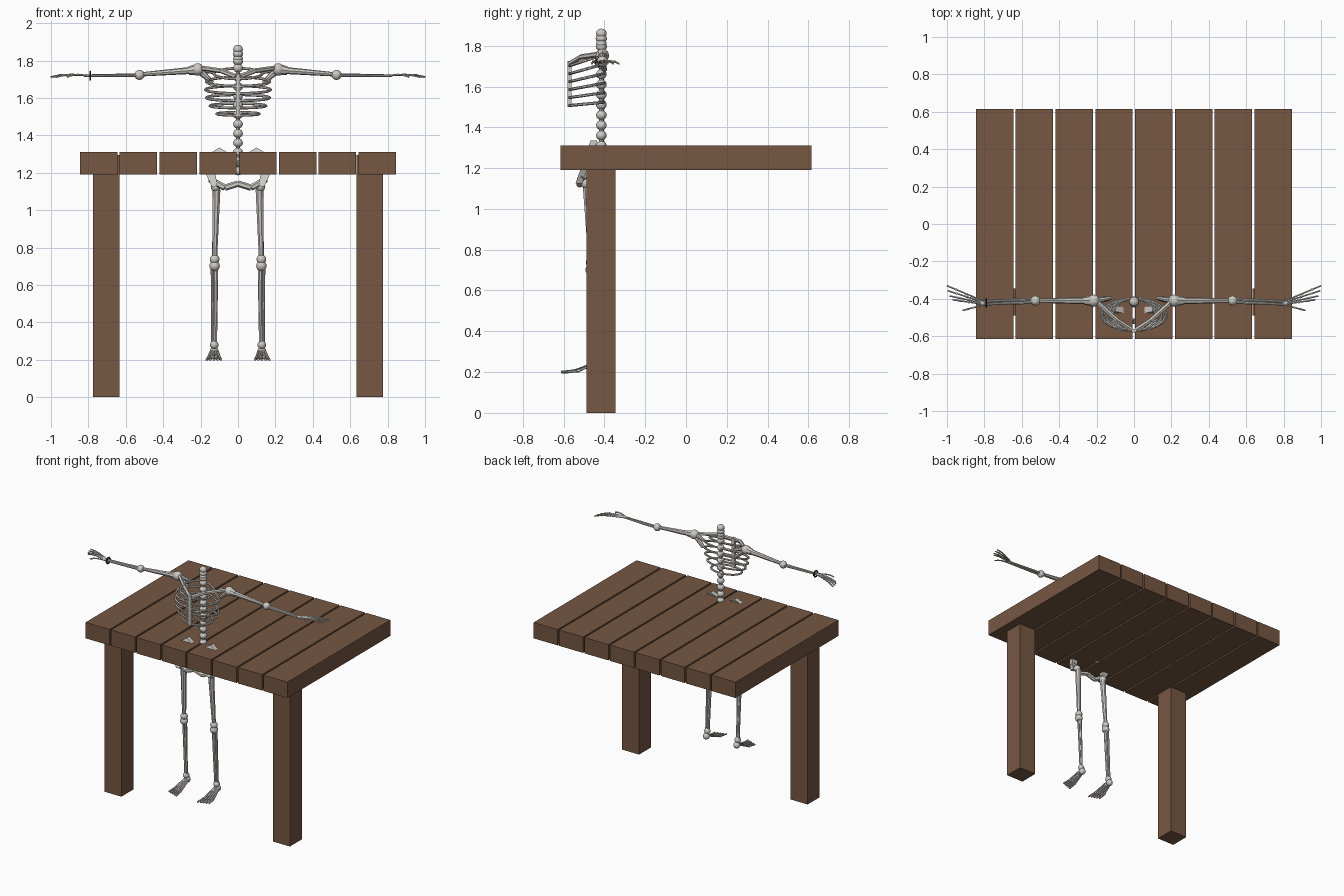
import bpy, bmesh
from math import sin, cos, pi, radians
from mathutils import Vector, Matrix

if "Cube" in bpy.data.objects:
    bpy.data.objects.remove(bpy.data.objects["Cube"])


def material(name, rgb):
    m = bpy.data.materials.new(name)
    m.use_nodes = True
    m.diffuse_color = (*rgb, 1)
    m.node_tree.nodes["Principled BSDF"].inputs["Base Color"].default_value = (*rgb, 1)
    return m


WOOD = material("brown wood", (0.18, 0.095, 0.055))
BONE = material("pale bone", (0.60, 0.59, 0.55))
DARK = material("dark band", (0.03, 0.03, 0.03))


def finish(bm, name, mat, smooth=True):
    bmesh.ops.recalc_face_normals(bm, faces=bm.faces)
    me = bpy.data.meshes.new(name)
    bm.to_mesh(me)
    bm.free()
    me.materials.append(mat)
    ob = bpy.data.objects.new(name, me)
    bpy.context.collection.objects.link(ob)
    if smooth:
        bpy.ops.object.select_all(action="DESELECT")
        ob.select_set(True)
        bpy.context.view_layer.objects.active = ob
        bpy.ops.object.shade_smooth_by_angle(angle=radians(40))


def box(name, lo, hi, mat):
    bm = bmesh.new()
    lo, hi = Vector(lo), Vector(hi)
    mtx = Matrix.Translation((lo + hi) / 2) @ Matrix.Diagonal((*(hi - lo), 1))
    bmesh.ops.create_cube(bm, size=1, matrix=mtx)
    finish(bm, name, mat, False)


def rod(bm, a, b, r1, r2=None, sides=8):
    a, b = Vector(a), Vector(b)
    d = b - a
    mtx = Matrix.Translation((a + b) / 2) @ d.to_track_quat("Z", "Y").to_matrix().to_4x4()
    bmesh.ops.create_cone(bm, cap_ends=True, segments=sides, radius1=r1,
                          radius2=r1 if r2 is None else r2, depth=d.length, matrix=mtx)


def chain(bm, pts, r, sides=6):
    for a, b in zip(pts, pts[1:]):
        rod(bm, a, b, r, sides=sides)


def ball(bm, c, r, scale=(1, 1, 1)):
    mtx = Matrix.Translation(c) @ Matrix.Diagonal((*scale, 1))
    bmesh.ops.create_uvsphere(bm, u_segments=12, v_segments=8, radius=r, matrix=mtx)


# Table top planks and posts
for i in range(8):
    x = -0.845 + i * 0.2127
    box(f"plank_{i + 1}", (x, -0.615, 1.19), (x + 0.2, 0.615, 1.31), WOOD)
for s, side in ((-1, "right"), (1, "left")):
    box(f"table_leg_{side}", (s * 0.705 - 0.071, -0.488, 0), (s * 0.705 + 0.071, -0.345, 1.295), WOOD)

# Spine
bm = bmesh.new()
for i in range(14):
    ball(bm, (0, -0.415, 1.21 + i * 0.05), 0.026, (1, 1, 0.92))
for i in (1.795, 1.835):
    ball(bm, (0, -0.415, i), 0.028, (1, 1, 0.75))
rod(bm, (0, -0.415, 1.2), (0, -0.415, 1.83), 0.012)
finish(bm, "spine", BONE)

# Rib cage: tilted rings and breastbone
bm = bmesh.new()
for i, w in enumerate((0.115, 0.15, 0.17, 0.175, 0.17, 0.13)):
    z = 1.515 + i * 0.043
    tilt = 0.008 + 0.004 * i
    ring = [(w * sin(t), -0.485 + 0.085 * cos(t), z + tilt * cos(t))
            for t in (2 * pi * k / 24 for k in range(25))]
    chain(bm, ring, 0.0075)
finish(bm, "ribs", BONE)
box("breastbone", (-0.012, -0.58, 1.5), (0.012, -0.562, 1.725), BONE)

for s, side in ((-1, "right"), (1, "left")):
    def p(x, y, z):
        return (s * x, y, z)

    # Collar bone and shoulder blade
    bm = bmesh.new()
    chain(bm, [p(0.012, -0.565, 1.715), p(0.09, -0.515, 1.745), p(0.2, -0.415, 1.76)], 0.013)
    finish(bm, f"collar_bone_{side}", BONE)
    bm = bmesh.new()
    rod(bm, p(0.21, -0.41, 1.75), p(0.135, -0.4, 1.68), 0.02, 0.012)
    rod(bm, p(0.21, -0.41, 1.755), p(0.12, -0.395, 1.735), 0.016, 0.009)
    finish(bm, f"shoulder_blade_{side}", BONE)

    # Arm
    bm = bmesh.new()
    ball(bm, p(0.215, -0.41, 1.752), 0.033)
    rod(bm, p(0.22, -0.41, 1.752), p(0.265, -0.41, 1.745), 0.03, 0.022)
    rod(bm, p(0.25, -0.41, 1.747), p(0.53, -0.41, 1.725), 0.019, 0.011)
    ball(bm, p(0.527, -0.41, 1.723), 0.027)
    rod(bm, p(0.53, -0.402, 1.723), p(0.81, -0.415, 1.72), 0.009, 0.006)
    rod(bm, p(0.53, -0.418, 1.72), p(0.81, -0.43, 1.718), 0.009, 0.006)
    finish(bm, f"arm_{side}", BONE)

    # Hand with jointed fingers
    bm = bmesh.new()
    ball(bm, p(0.81, -0.422, 1.719), 0.013, (1.3, 1, 0.6))
    tips = ((1.0, -0.33), (0.995, -0.357), (0.985, -0.385), (0.97, -0.405), (0.915, -0.462))
    for i, (tx, ty) in enumerate(tips):
        base = Vector(p(0.81, -0.41 - i * 0.006, 1.72))
        tip = Vector(p(tx, ty, 1.712))
        mids = [base.lerp(tip, f) + Vector((0, 0, 0.008)) for f in (0.45, 0.75)]
        chain(bm, [base, *mids, tip], 0.0048)
        for m in mids:
            ball(bm, m, 0.0065)
    finish(bm, f"hand_{side}", BONE)

    # Hip wing: leaning slab cut from an outline
    bm = bmesh.new()
    outline = ((0.04, 1.3), (0.1, 1.335), (0.155, 1.3), (0.17, 1.19), (0.14, 1.125),
               (0.11, 1.13), (0.12, 1.19), (0.05, 1.24))
    face = bm.faces.new([bm.verts.new(p(x, -0.435 - (1.335 - z) * 0.35, z)) for x, z in outline])
    ext = bmesh.ops.extrude_face_region(bm, geom=[face])
    bmesh.ops.translate(bm, vec=(0, -0.033, 0),
                        verts=[v for v in ext["geom"] if isinstance(v, bmesh.types.BMVert)])
    finish(bm, f"hip_wing_{side}", BONE, False)
    bm = bmesh.new()
    chain(bm, [p(0, -0.52, 1.142), p(0.07, -0.522, 1.12), p(0.15, -0.5, 1.165)], 0.017)
    rod(bm, p(0, -0.42, 1.25), p(0.06, -0.455, 1.27), 0.02)
    finish(bm, f"pelvis_bar_{side}", BONE, False)

    # Leg
    bm = bmesh.new()
    ball(bm, p(0.12, -0.49, 1.125), 0.026)
    rod(bm, p(0.115, -0.485, 1.11), p(0.125, -0.465, 0.74), 0.022, 0.014)
    ball(bm, p(0.125, -0.465, 0.737), 0.026)
    ball(bm, p(0.125, -0.465, 0.702), 0.028)
    rod(bm, p(0.118, -0.46, 0.7), p(0.122, -0.44, 0.28), 0.013, 0.01)
    rod(bm, p(0.138, -0.455, 0.69), p(0.136, -0.435, 0.28), 0.008, 0.007)
    ball(bm, p(0.127, -0.437, 0.28), 0.023)
    ball(bm, p(0.127, -0.425, 0.245), 0.024)
    finish(bm, f"leg_{side}", BONE)

    # Foot with fanned toes
    bm = bmesh.new()
    for i in range(5):
        tx = 0.09 + i * 0.0195
        tip = p(tx, -0.612 + 0.007 * i, 0.2)
        mid = p(0.127 + (tx - 0.127) * 0.85, -0.545 + 0.005 * i, 0.207)
        chain(bm, [p(0.111 + i * 0.008, -0.43, 0.25), mid, tip], 0.0065)
        ball(bm, mid, 0.0085)
    finish(bm, f"foot_{side}", BONE)

# Dark band on one wrist
bm = bmesh.new()
chain(bm, [(-0.79, -0.422 + 0.021 * cos(t), 1.719 + 0.021 * sin(t))
           for t in (2 * pi * k / 16 for k in range(17))], 0.006)
finish(bm, "wrist_band", DARK)
